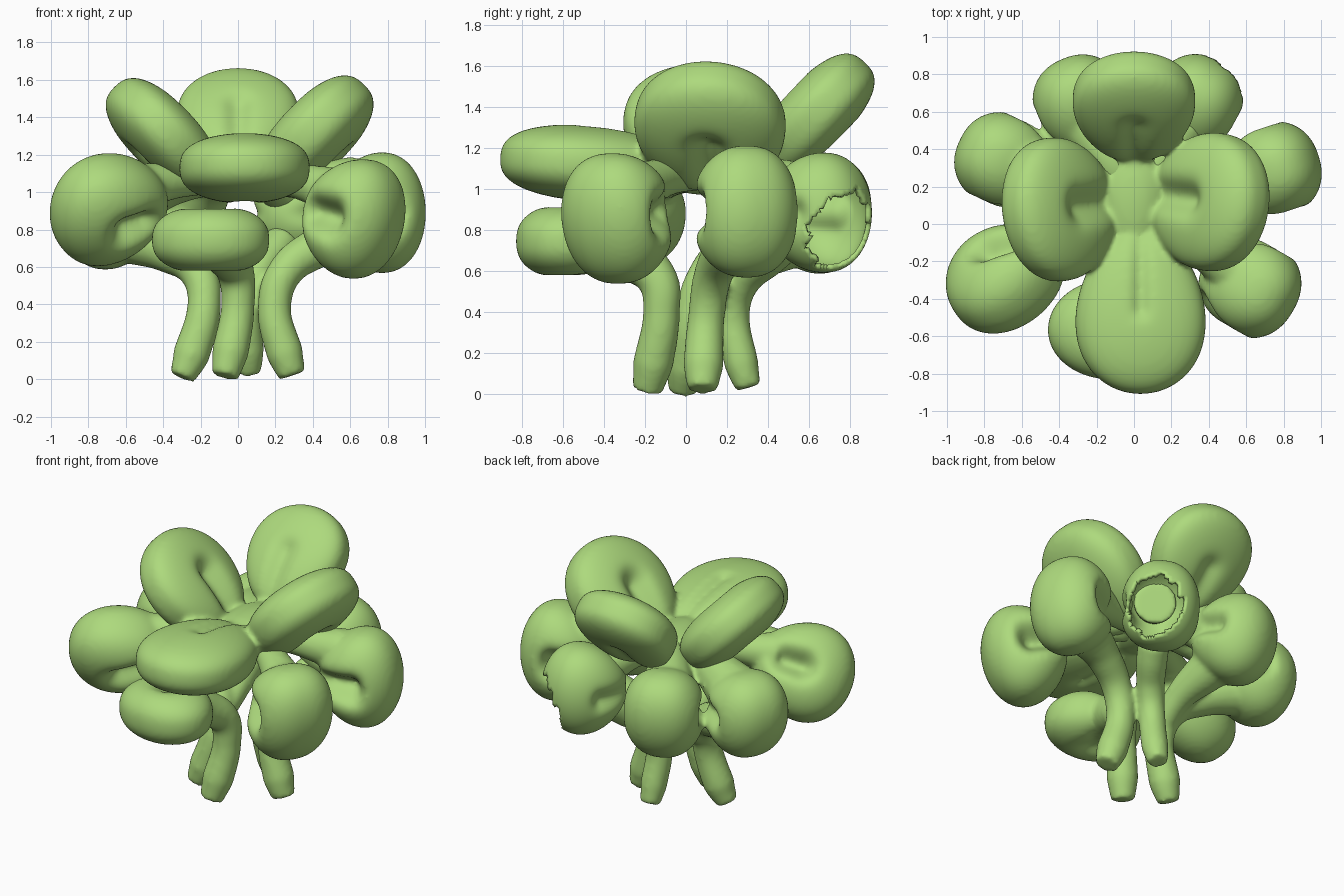
import bpy, bmesh, math
from mathutils import Vector, Matrix

if "Cube" in bpy.data.objects:
    bpy.data.objects.remove(bpy.data.objects["Cube"])

green = bpy.data.materials.new("light_green")
green.diffuse_color = (0.42, 0.70, 0.205, 1)
green.use_nodes = True
green.node_tree.nodes["Principled BSDF"].inputs["Base Color"].default_value = green.diffuse_color


def puff(name, center, az, tilt, half, roll=0, depth=0.4, width=0.2, taper=0.15,
         box=0.85, start=-9.0, swell=0.0):
    """Cushion with a crease from its inner end to its middle on both faces.
    half = outward, sideways, thickness; roll 90 turns the creases to the sides."""
    bm = bmesh.new()
    bmesh.ops.create_icosphere(bm, subdivisions=5, radius=1)
    for v in bm.verts:
        x, y, z = v.co
        z = math.copysign(abs(z) ** box, z) * (1 + swell * x)
        dx = max(0, x, start - x)
        z *= 1 - depth * math.exp(-(dx * dx + y * y) / width ** 2)
        y *= 1 + taper * x
        v.co = (x * half[0], y * half[1], z * half[2])
    rot = (Matrix.Rotation(math.radians(az), 4, 'Z')
           @ Matrix.Rotation(-math.radians(tilt), 4, 'Y')
           @ Matrix.Rotation(math.radians(roll), 4, 'X'))
    bm.transform(Matrix.Translation(center) @ rot)
    me = bpy.data.meshes.new(name)
    bm.to_mesh(me)
    bm.free()
    ob = bpy.data.objects.new(name, me)
    bpy.context.collection.objects.link(ob)
    return ob


def tube(name, pts):
    """Smooth tapered tube through (x, y, z, radius) points."""
    cu = bpy.data.curves.new(name, 'CURVE')
    cu.dimensions = '3D'
    cu.bevel_depth = 1
    cu.bevel_resolution = 6
    cu.use_fill_caps = True
    sp = cu.splines.new('BEZIER')
    sp.bezier_points.add(len(pts) - 1)
    for bp, p in zip(sp.bezier_points, pts):
        bp.co = p[:3]
        bp.radius = p[3]
        bp.handle_left_type = bp.handle_right_type = 'AUTO'
    ob = bpy.data.objects.new(name, cu)
    bpy.context.collection.objects.link(ob)
    select([ob])
    bpy.ops.object.convert(target='MESH')
    return bpy.context.view_layer.objects.active


def select(obs):
    bpy.ops.object.select_all(action='DESELECT')
    for o in obs:
        o.select_set(True)
    bpy.context.view_layer.objects.active = obs[0]


def finish(ob):
    select([ob])
    bpy.ops.object.convert(target='MESH')
    ob = bpy.context.view_layer.objects.active
    ob.data.materials.clear()
    ob.data.materials.append(green)
    bpy.ops.object.shade_smooth()


def fuse(name, obs):
    """Melt overlapping parts into one soft surface."""
    select(obs)
    bpy.ops.object.join()
    ob = bpy.context.view_layer.objects.active
    ob.name = name
    m = ob.modifiers.new("melt", 'REMESH')
    m.mode = 'VOXEL'
    m.voxel_size = 0.016
    s = ob.modifiers.new("soften", 'SMOOTH')
    s.factor = 0.5
    s.iterations = 10
    finish(ob)


# upper flower: four petals around a small hub
fuse("upper_petals", [
    puff("front_petal", (0.035, -0.46, 1.125), -90, 4, (0.45, 0.345, 0.185), depth=0.2, width=0.12,
         box=0.75, swell=0.05),
    puff("left_petal", (-0.40, 0.08, 1.30), 188, 46, (0.37, 0.385, 0.185), depth=0.5, box=0.7,
         width=0.22, taper=0.07),
    puff("right_petal", (0.405, 0.12, 1.30), -8, 46, (0.385, 0.37, 0.195), depth=0.5, box=0.7,
         width=0.22, taper=0.07),
    puff("back_petal", (0.0, 0.625, 1.36), 90, 46, (0.36, 0.325, 0.175), depth=0.25, box=0.65),
    puff("hub", (0, 0.13, 1.09), 90, 0, (0.30, 0.17, 0.12), depth=0),
])

# lower ring of dimpled bulbs
bulbs = [
    puff("front_left_bulb", (-0.69, -0.285, 0.915), 203, -15, (0.325, 0.31, 0.25), 55, 0.5, 0.25,
         start=-0.35),
    puff("front_bulb", (-0.145, -0.565, 0.745), -97, 0, (0.265, 0.315, 0.19), 0, 0.35, 0.3, 0.05, 0.8),
    puff("front_right_bulb", (0.615, -0.33, 0.865), -30, -14, (0.265, 0.32, 0.28), 90, 0.55, 0.28, start=-0.5),
    puff("right_bulb", (0.735, 0.285, 0.89), 18, 0, (0.265, 0.32, 0.265), 90, 0.65, 0.25),
    puff("left_bulb", (-0.69, 0.335, 0.875), 155, -12, (0.265, 0.28, 0.26), 90, 0.35, 0.22),
    puff("back_left_bulb", (-0.28, 0.635, 0.885), 113, -12, (0.265, 0.29, 0.26), 90, 0.35, 0.22),
]

# four bent stalks leading to the bulbs
stalks = [
    tube("right_stalk", [(0.29, 0.08, 0.02, 0.075), (0.25, 0.085, 0.14, 0.1), (0.195, 0.1, 0.38, 0.09),
                         (0.25, 0.13, 0.57, 0.095), (0.42, 0.2, 0.70, 0.11), (0.62, 0.26, 0.78, 0.15)]),
    tube("back_stalk", [(0.06, 0.305, 0.03, 0.065), (0.055, 0.27, 0.15, 0.085), (0.05, 0.23, 0.42, 0.085),
                        (0.10, 0.28, 0.56, 0.09), (0.19, 0.40, 0.67, 0.1), (0.24, 0.48, 0.74, 0.1)]),
    tube("front_stalk", [(-0.07, -0.19, 0.015, 0.075), (-0.04, -0.16, 0.15, 0.1), (0.0, -0.12, 0.40, 0.09),
                         (-0.01, -0.14, 0.56, 0.1), (-0.07, -0.28, 0.67, 0.12), (-0.13, -0.45, 0.74, 0.14)]),
    tube("left_stalk", [(-0.30, -0.02, 0.01, 0.07), (-0.25, 0.0, 0.13, 0.1), (-0.18, 0.04, 0.42, 0.09),
                        (-0.22, 0.11, 0.58, 0.1), (-0.38, 0.22, 0.69, 0.12), (-0.60, 0.31, 0.77, 0.15)]),
    tube("back_left_branch", [(-0.17, 0.05, 0.45, 0.07), (-0.17, 0.22, 0.60, 0.09), (-0.23, 0.48, 0.74, 0.14)]),
]

# necks tying each bulb to the underside of the hub
necks = [tube("neck", [(bx, by, bz, r), (bx * 0.55, by * 0.55 + 0.06, 1.06, r * 0.7), (0, 0.14, 1.07, 0.07)])
         for bx, by, bz, r in [(-0.56, -0.21, 1.03, 0.13), (0.54, -0.26, 1.00, 0.13), (0.62, 0.25, 1.05, 0.14),
                               (-0.60, 0.31, 0.97, 0.18), (-0.23, 0.53, 0.97, 0.18), (0.27, 0.53, 1.0, 0.14)]]
fuse("lower_bulbs_and_stalks", bulbs + stalks + necks)

# hollow back right bulb with a ragged opening facing outward
c = Vector((0.325, 0.64, 0.885))
shell = puff("broken_bulb", c, 62, 0, (0.265, 0.29, 0.25), 90, 0.2, 0.22)
bm = bmesh.new()
bm.from_mesh(shell.data)
aim = Vector((0.72, 0.56, -0.38)).normalized()
gone = []
for f in bm.faces:
    d = (f.calc_center_median() - c).normalized()
    if d.dot(aim) > 0.70 + 0.05 * math.sin(9 * d.z + 14 * d.x):
        gone.append(f)
bmesh.ops.delete(bm, geom=gone, context='FACES')
bm.to_mesh(shell.data)
bm.free()
wall = shell.modifiers.new("wall", 'SOLIDIFY')
wall.thickness = 0.025
wall.offset = -1
finish(shell)
